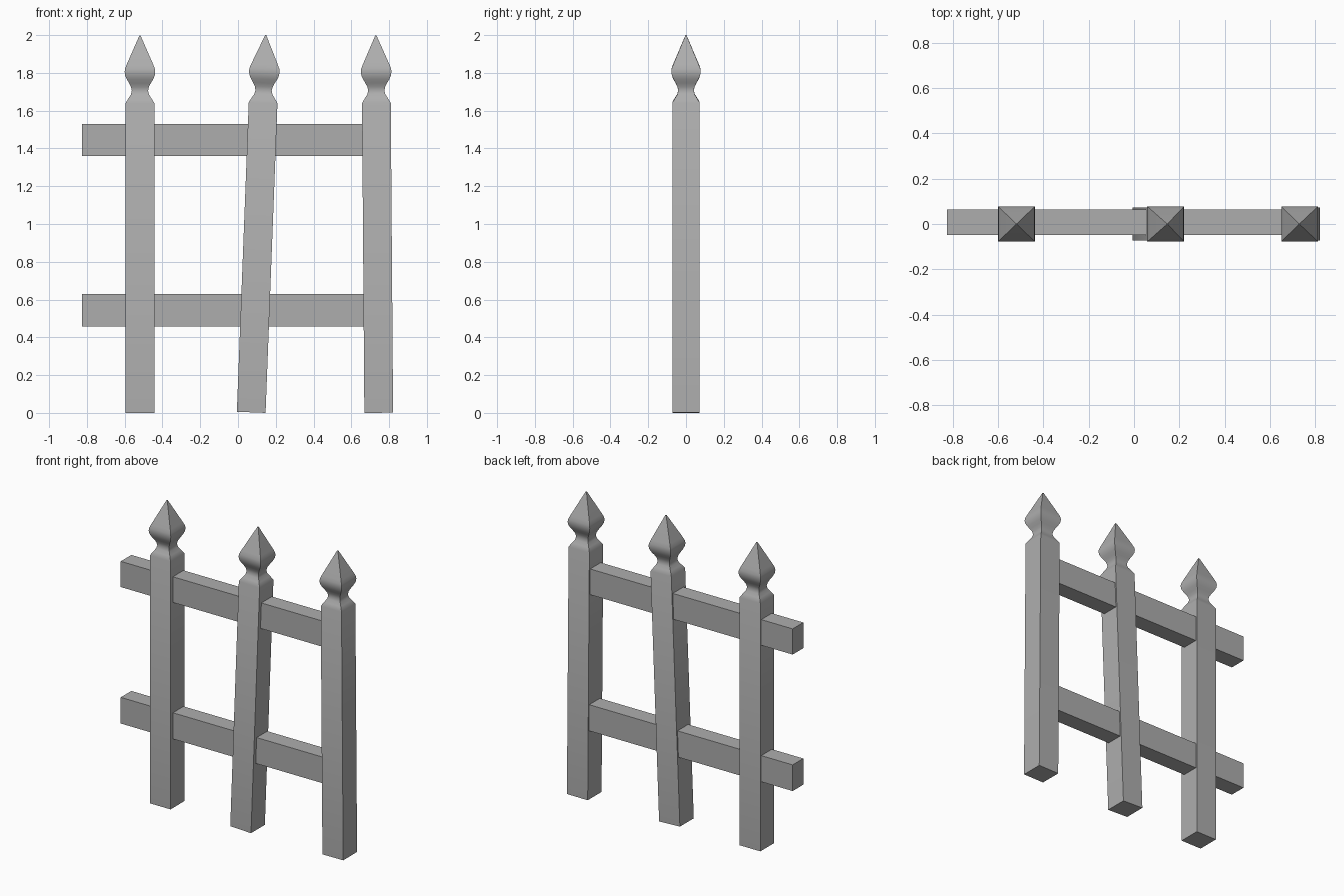
import bpy, bmesh, math

if "Cube" in bpy.data.objects:
    bpy.data.objects.remove(bpy.data.objects["Cube"])

gray = bpy.data.materials.new("weathered gray")
gray.diffuse_color = (0.42, 0.42, 0.42, 1)
gray.use_nodes = True
gray.node_tree.nodes["Principled BSDF"].inputs["Base Color"].default_value = gray.diffuse_color


def finish(name, bm):
    bmesh.ops.recalc_face_normals(bm, faces=bm.faces)
    mesh = bpy.data.meshes.new(name)
    bm.to_mesh(mesh)
    bm.free()
    mesh.materials.append(gray)
    obj = bpy.data.objects.new(name, mesh)
    bpy.context.collection.objects.link(obj)
    return obj


# Square post with a carved spear head: (height, half width)
PROFILE = [(0, 0.076), (1.64, 0.076), (1.665, 0.061), (1.685, 0.048),
           (1.705, 0.043), (1.725, 0.047), (1.745, 0.057), (1.765, 0.069),
           (1.785, 0.078), (1.805, 0.081), (1.822, 0.079), (1.845, 0.070),
           (1.998, 0.003)]
DEPTH = 0.955  # posts are slightly thinner front to back


def post(name, x, z, lean):
    bm = bmesh.new()
    rings = []
    for h, r in PROFILE:
        rings.append([bm.verts.new((sx * r, sy * r * DEPTH, h))
                      for sx, sy in ((-1, -1), (1, -1), (1, 1), (-1, 1))])
    for a, b in zip(rings, rings[1:]):
        for i in range(4):
            j = (i + 1) % 4
            bm.faces.new((a[i], a[j], b[j], b[i]))
    bm.faces.new(rings[0])
    bm.faces.new(rings[-1])
    obj = finish(name, bm)
    obj.location = (x, 0, z)
    obj.rotation_euler.y = math.radians(lean)
    bpy.ops.object.select_all(action='DESELECT')
    obj.select_set(True)
    bpy.context.view_layer.objects.active = obj
    bpy.ops.object.shade_smooth_by_angle(angle=math.radians(40))


post("left_post", -0.519, 0, 0)
post("middle_post", 0.070, 0.003, 2.2)
post("right_post", 0.745, 0.0006, -0.43)


# Horizontal rails, ending inside the right post
def rail(name, z0, z1):
    x0, x1, y0, y1 = -0.825, 0.73, -0.048, 0.063
    bm = bmesh.new()
    bmesh.ops.create_cube(bm, size=1)
    for v in bm.verts:
        v.co = (x1 if v.co.x > 0 else x0,
                y1 if v.co.y > 0 else y0,
                z1 if v.co.z > 0 else z0)
    finish(name, bm)


rail("lower_rail", 0.457, 0.63)
rail("upper_rail", 1.36, 1.53)
